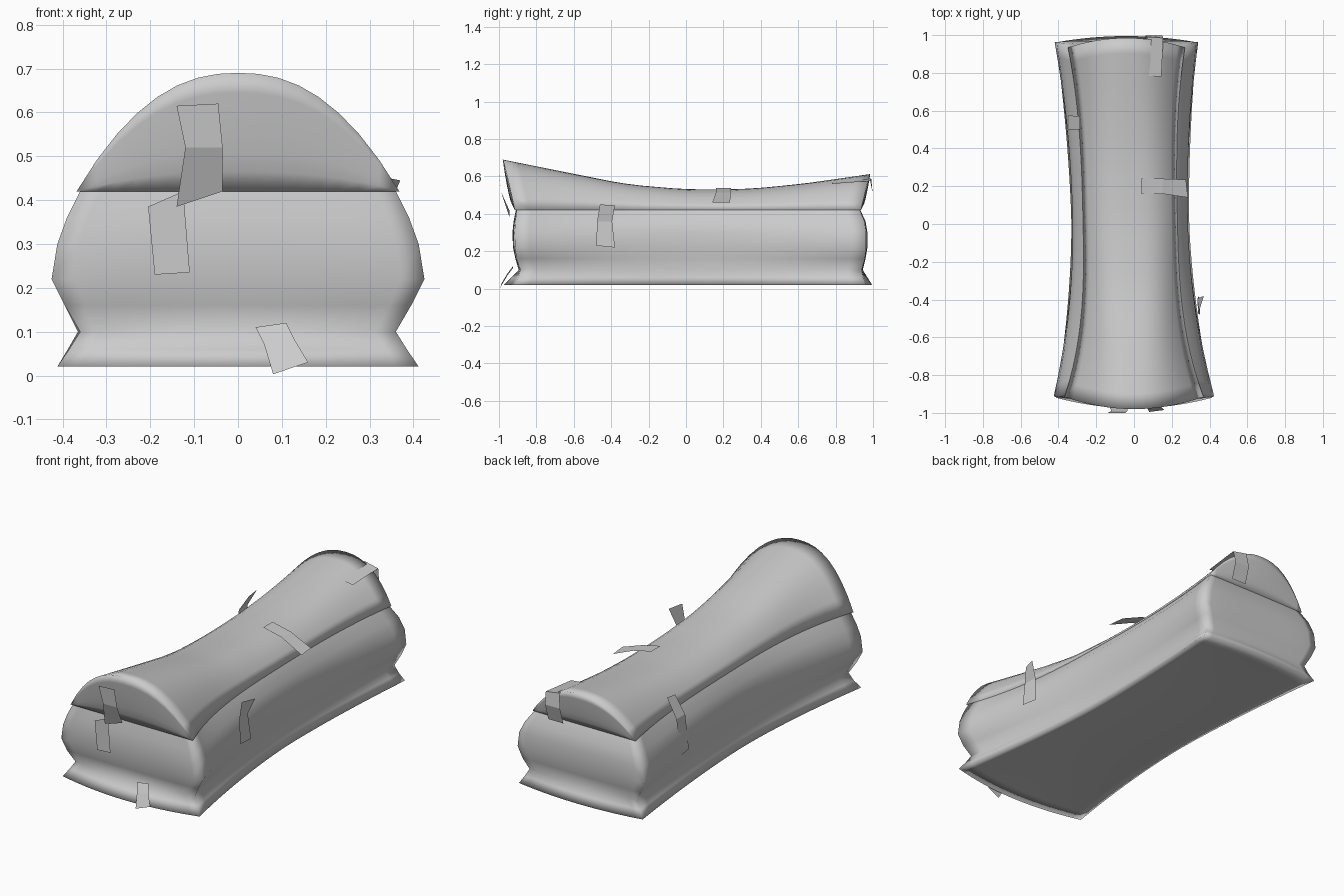
import bpy, bmesh

cube = bpy.data.objects.get("Cube")
if cube:
    bpy.data.objects.remove(cube, do_unlink=True)

grey = bpy.data.materials.new("plain_grey")
grey.use_nodes = True
COL = (0.6, 0.6, 0.6, 1.0)
grey.diffuse_color = COL
bsdf = grey.node_tree.nodes["Principled BSDF"]
bsdf.inputs["Base Color"].default_value = COL
bsdf.inputs["Roughness"].default_value = 0.7

NU, NT = 16, 24          # divisions across the width and along the length
US = [-1 + 2 * i / NU for i in range(NU + 1)]
TS = [-1 + 2 * i / NT for i in range(NT + 1)]


def add_grid(bm, rows):
    """Skin a list of equally long rows of points."""
    vs = [[bm.verts.new(p) for p in r] for r in rows]
    for a, b in zip(vs, vs[1:]):
        for i in range(len(a) - 1):
            bm.faces.new((a[i], a[i + 1], b[i + 1], b[i]))


def finish(name, bm, smooth):
    bmesh.ops.remove_doubles(bm, verts=bm.verts, dist=0.0005)
    bmesh.ops.recalc_face_normals(bm, faces=bm.faces)
    for f in bm.faces:
        f.smooth = smooth
    me = bpy.data.meshes.new(name)
    bm.to_mesh(me)
    bm.free()
    me.materials.append(grey)
    bpy.context.collection.objects.link(bpy.data.objects.new(name, me))


def waist(t, front, mid, back, power):
    """Value that flares from the middle towards either end."""
    return mid + ((front if t < 0 else back) - mid) * abs(t) ** power


def lerp_table(table, x):
    for (x0, v0), (x1, v1) in zip(table, table[1:]):
        if x <= x1:
            return v0 + (v1 - v0) * max(0, (x - x0) / (x1 - x0))
    return table[-1][1]


def smooth_table(table, x):
    """Table lookup, averaged to soften the kinks."""
    return sum(lerp_table(table, x + d * 0.08) for d in (-1, 0, 1)) / 3


# ---- lower body: z, half widths (front, mid, back), flare power,
#      end y (front, back), corner bow and its power
LEVELS = [
    (0.02, 0.412, 0.312, 0.372, 1.7, -0.975, 0.995, 0.055, 2),
    (0.06, 0.385, 0.300, 0.348, 1.7, -0.935, 0.970, 0.040, 2),
    (0.10, 0.360, 0.292, 0.325, 1.7, -0.895, 0.945, 0.010, 2),
    (0.16, 0.395, 0.298, 0.355, 1.8, -0.912, 0.960, 0.005, 4),
    (0.22, 0.425, 0.304, 0.380, 1.9, -0.925, 0.970, 0.012, 6),
    (0.30, 0.412, 0.305, 0.370, 1.9, -0.928, 0.970, 0.012, 6),
    (0.36, 0.390, 0.290, 0.342, 2.3, -0.922, 0.960, 0.010, 4),
    (0.42, 0.360, 0.247, 0.302, 2.8, -0.910, 0.932, 0.005, 2),
]


def body_point(level, u, t):
    z, wf, wm, wb, flare, yf, yb, bow, power = level
    drop = bow * abs(u) ** power
    y0, y1 = yf + drop, yb - drop * 0.6
    y = y0 + (y1 - y0) * (t + 1) / 2
    return (-0.02 * (t + 1) + u * waist(t, wf, wm, wb, flare), y, z)


bm = bmesh.new()
for u in (-1, 1):                                  # long sides
    add_grid(bm, [[body_point(l, u, t) for t in TS] for l in LEVELS])
for t in (-1, 1):                                  # end walls
    add_grid(bm, [[body_point(l, u, t) for u in US] for l in LEVELS])
under = []                                         # slightly dented underside
for t in TS:
    row = []
    for u in US:
        x, y, z = body_point(LEVELS[0], u, t)
        row.append((x, y, z + 0.018 * (1 - u * u) * (1 - t ** 4)))
    under.append(row)
add_grid(bm, under)
finish("body", bm, True)

# ---- arched lid, meeting the body along its top rim
RIDGE = [(-1.3, 0.75), (-1, 0.69), (-0.33, 0.558), (0, 0.53), (0.33, 0.532),
         (0.63, 0.56), (1, 0.612), (1.3, 0.66)]
BASE = 0.42


def lid_point(u, t):
    power = 2.3 + 0.7 * (1 - t * t)
    z = BASE + (smooth_table(RIDGE, t) - BASE) * (1 - abs(u) ** power)
    y0, y1 = -0.98 + 0.065 * u * u, 0.985 - 0.05 * u * u
    y = y0 + (y1 - y0) * (t + 1) / 2
    return (-0.02 * (t + 1) + u * waist(t, 0.368, 0.250, 0.310, 2.8), y, z)


def lid_foot(u, t):
    """Bottom rim of the lid, tucked in at both ends."""
    x, y, z = lid_point(u, t)
    return (x, {-1: -0.915, 1: 0.935}.get(t, y), BASE)


bm = bmesh.new()
add_grid(bm, [[lid_point(u, t) for u in US] for t in TS])
for t in (-1, 1):                                  # overhanging end walls
    rows = []
    for k in range(7):
        v = k / 6
        row = []
        for u in US:
            x, y, z = lid_point(u, t)
            foot = lid_foot(u, t)[1]
            row.append((x, foot + (y - foot) * v ** 0.6, BASE + (z - BASE) * v))
        rows.append(row)
    add_grid(bm, rows)
add_grid(bm, [[lid_foot(u, t) for u in US] for t in TS])
finish("lid", bm, True)

# ---- loose tape strips: pairs of edge points along each strip
TAPES = {
    "front_tape_upper": [((-.14, -1.0, .615), (-.045, -1.0, .62)),
                         ((-.12, -.99, .52), (-.035, -.99, .52)),
                         ((-.14, -.945, .385), (-.035, -.945, .42))],
    "front_tape_lower": [((-.205, -.94, .385), (-.125, -.94, .42)),
                         ((-.19, -.94, .23), (-.11, -.94, .235))],
    "bottom_front_tape": [((.04, -.925, .11), (.11, -.925, .12)),
                          ((.06, -.955, .07), (.13, -.955, .08)),
                          ((.08, -.995, .003), (.16, -.985, .03))],
    "right_side_tape": [((.345, -.46, .45), (.37, -.38, .445)),
                        ((.34, -.475, .36), (.335, -.395, .36)),
                        ((.35, -.48, .23), (.345, -.38, .22))],
    "right_lid_tape": [((.04, .16, .538), (.04, .24, .538)),
                       ((.15, .16, .513), (.15, .24, .513)),
                       ((.285, .14, .46), (.275, .235, .46))],
    "back_tape": [((.055, .785, .57), (.145, .78, .56)),
                  ((.07, .99, .59), (.155, .985, .575)),
                  ((.06, .998, .51), (.15, .998, .51)),
                  ((.06, .97, .42), (.15, .97, .42))],
    "left_side_tape": [((-.285, .50, .49), (-.285, .57, .50)),
                       ((-.345, .50, .40), (-.345, .575, .40)),
                       ((-.36, .49, .21), (-.36, .56, .20))],
}
for name, pairs in TAPES.items():
    bm = bmesh.new()
    add_grid(bm, pairs)
    finish(name, bm, False)
